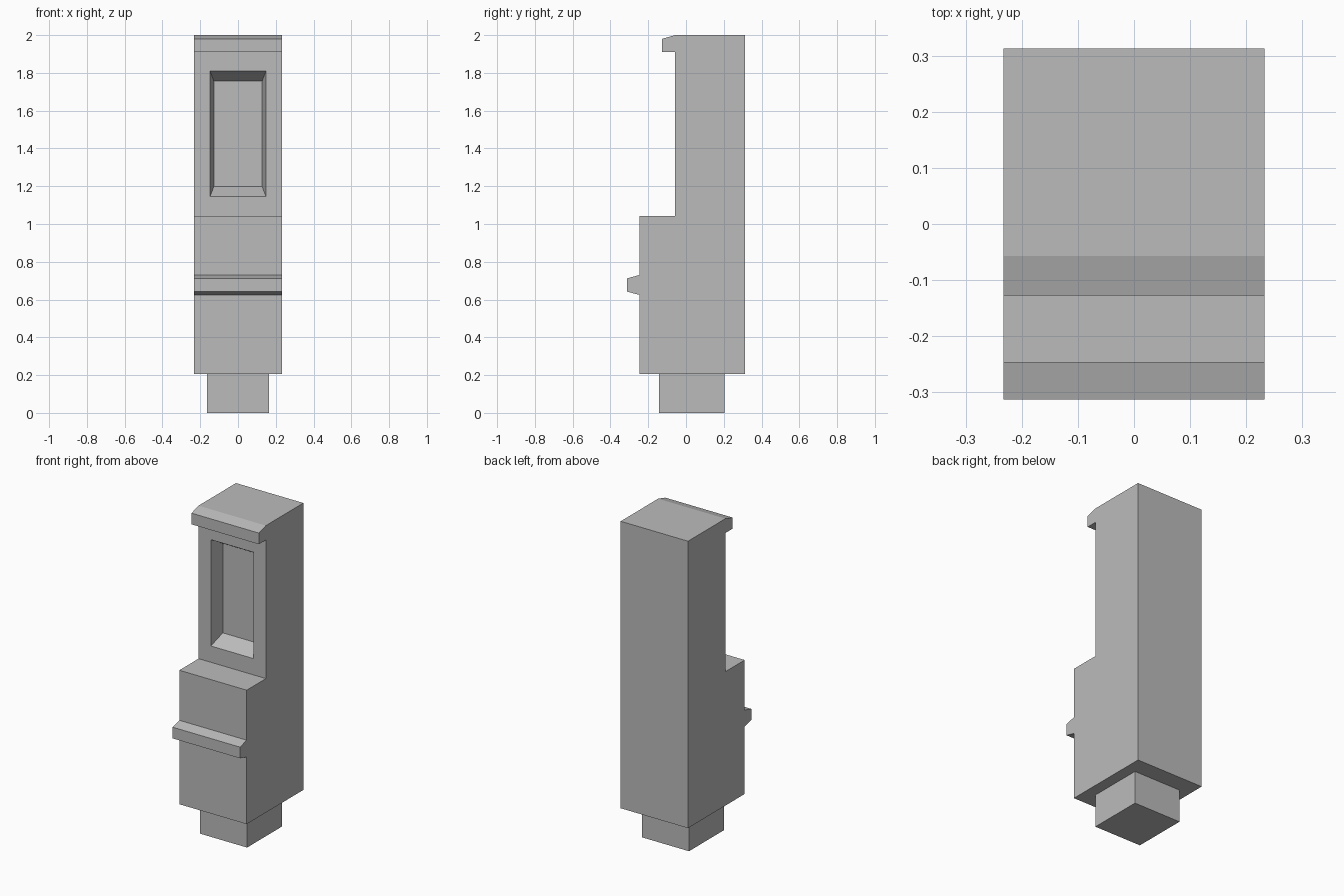
import bpy
import bmesh

cube = bpy.data.objects.get("Cube")
if cube:
    bpy.data.objects.remove(cube, do_unlink=True)

stone = bpy.data.materials.new("grey_stone")
stone.use_nodes = True
GREY = (0.5, 0.5, 0.5, 1)
stone.diffuse_color = GREY
stone.node_tree.nodes["Principled BSDF"].inputs["Base Color"].default_value = GREY


def finish(name, bm):
    bmesh.ops.recalc_face_normals(bm, faces=bm.faces)
    mesh = bpy.data.meshes.new(name)
    bm.to_mesh(mesh)
    bm.free()
    mesh.materials.append(stone)
    obj = bpy.data.objects.new(name, mesh)
    bpy.context.collection.objects.link(obj)
    return obj


def loft(name, start, end):
    """Closed solid between two matching outlines."""
    bm = bmesh.new()
    a, b = ([bm.verts.new(p) for p in ring] for ring in (start, end))
    bm.faces.new(a)
    bm.faces.new(b)
    for i in range(len(a)):
        j = (i + 1) % len(a)
        bm.faces.new((a[i], a[j], b[j], b[i]))
    return finish(name, bm)


def rectangle(half_x, z0, z1, y):
    return [(-half_x, y, z0), (half_x, y, z0), (half_x, y, z1), (-half_x, y, z1)]


# Stepped body with ridge and top lip, as one side profile (y, z)
HALF_WIDTH = 0.233
BACK, LOWER, UPPER = 0.313, -0.247, -0.057
profile = [
    (BACK, 0.205), (LOWER, 0.205),
    (LOWER, 0.625), (-0.313, 0.642), (-0.313, 0.712), (LOWER, 0.73),
    (LOWER, 1.043), (UPPER, 1.043),
    (UPPER, 1.91), (-0.127, 1.91), (-0.127, 1.98), (UPPER, 2.0),
    (BACK, 2.0),
]
body = loft("pillar_body",
            [(-HALF_WIDTH, y, z) for y, z in profile],
            [(HALF_WIDTH, y, z) for y, z in profile])

# Recessed panel with sloping sides, cut into the upper front
DEPTH = 0.09
cutter = loft("panel_cutter",
              rectangle(0.148, 1.145, 1.81, UPPER),
              rectangle(0.128, 1.198, 1.757, UPPER + DEPTH))
# Push the cutter mouth out along its slope for a clean cut
for v in cutter.data.vertices[:4]:
    v.co.y -= DEPTH / 10
    v.co.x *= 1 + 0.002 / 0.148
    v.co.z += 0.0053 if v.co.z > 1.5 else -0.0053
cutter.hide_render = True
cutter.hide_viewport = True
cut = body.modifiers.new("recessed_panel", "BOOLEAN")
cut.operation = "DIFFERENCE"
cut.solver = "EXACT"
cut.object = cutter

# Narrow foot below the body
loft("foot",
     [(x, y, 0) for x, y in ((-0.163, -0.143), (0.163, -0.143), (0.163, 0.203), (-0.163, 0.203))],
     [(x, y, 0.205) for x, y in ((-0.163, -0.143), (0.163, -0.143), (0.163, 0.203), (-0.163, 0.203))])
